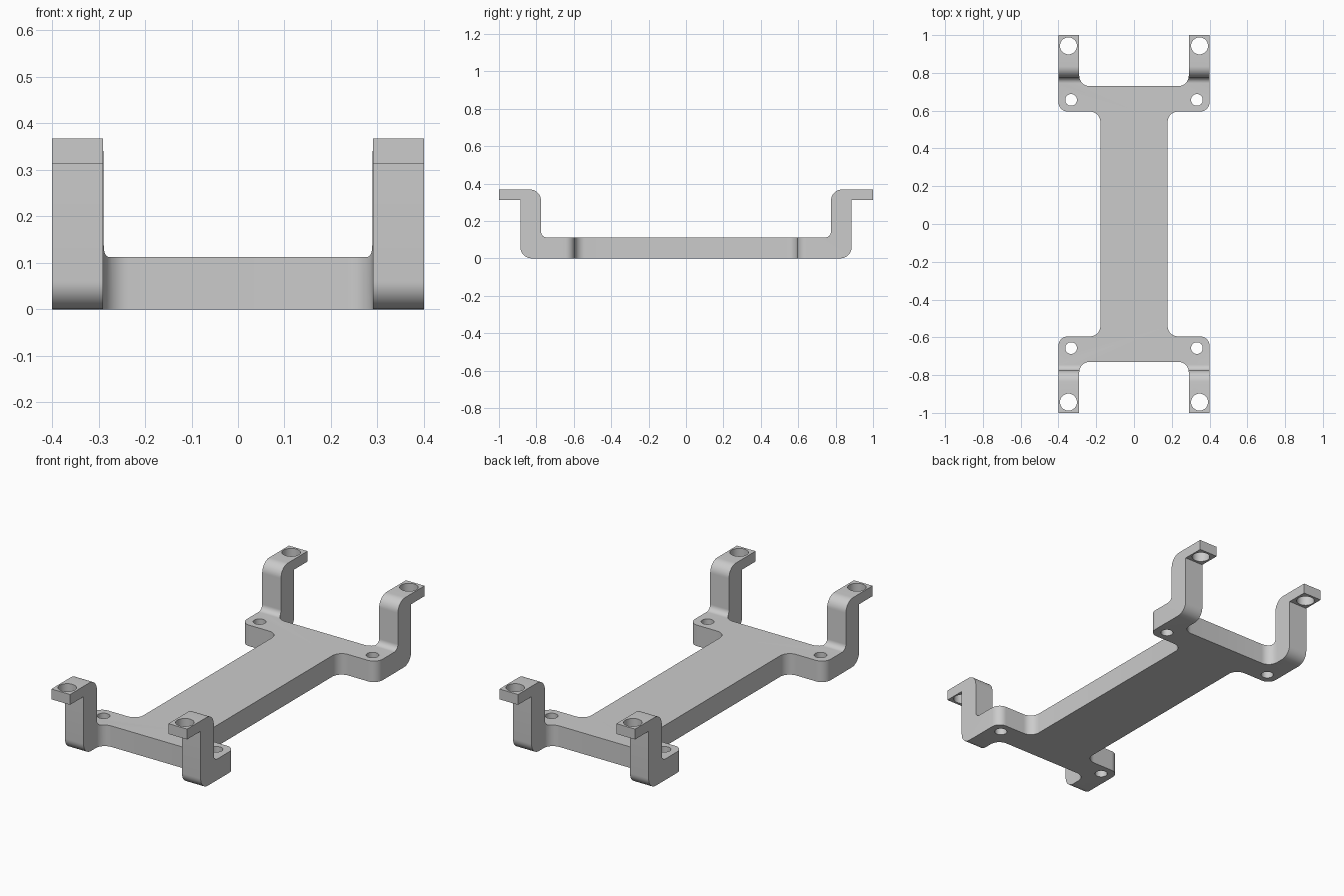
import bpy, bmesh, math
from mathutils import Vector, Matrix

cube = bpy.data.objects.get("Cube")
if cube:
    bpy.data.objects.remove(cube, do_unlink=True)

gray = bpy.data.materials.new("plain gray")
gray.use_nodes = True
gray.diffuse_color = (0.6, 0.6, 0.6, 1)
gray.node_tree.nodes["Principled BSDF"].inputs["Base Color"].default_value = gray.diffuse_color


def rounded(corners, steps=10):
    """Outline from (u, v, radius) corners, each replaced by a tangent arc."""
    out = []
    for i, (u, v, r) in enumerate(corners):
        p = Vector((u, v))
        if r == 0:
            out.append(p)
            continue
        a = (Vector(corners[i - 1][:2]) - p).normalized()
        b = (Vector(corners[(i + 1) % len(corners)][:2]) - p).normalized()
        for k in range(steps + 1):
            t = math.pi / 2 * k / steps
            out.append(p + r * (a * (1 - math.sin(t)) + b * (1 - math.cos(t))))
    return out


def prism(name, points, place, depth):
    """Extrude an outline; place maps (u, v) to the starting plane."""
    bm = bmesh.new()
    face = bm.faces.new([bm.verts.new(place(p)) for p in points])
    ext = bmesh.ops.extrude_face_region(bm, geom=[face])["geom"]
    bmesh.ops.translate(bm, vec=depth, verts=[e for e in ext if isinstance(e, bmesh.types.BMVert)])
    return finish(name, bm)


def finish(name, bm):
    bmesh.ops.recalc_face_normals(bm, faces=bm.faces[:])
    mesh = bpy.data.meshes.new(name)
    bm.to_mesh(mesh)
    bm.free()
    mesh.materials.append(gray)
    obj = bpy.data.objects.new(name, mesh)
    bpy.context.collection.objects.link(obj)
    return obj


def carve(obj, tool, operation):
    mod = obj.modifiers.new(operation, "BOOLEAN")
    mod.object, mod.operation, mod.solver = tool, operation, "EXACT"
    bpy.ops.object.modifier_apply(modifier=mod.name)
    bpy.data.objects.remove(tool, do_unlink=True)


# Side profile: base plate, uprights and outward tabs
half = [(0.775, 0.112, 0.03), (0.775, 0.368, 0.06), (1, 0.368, 0),
        (1, 0.313, 0), (0.886, 0.313, 0), (0.886, 0, 0.06)]
profile = half + [(-y, z, r) for y, z, r in reversed(half)]
bracket = prism("mounting_bracket", rounded(profile), lambda p: (-0.5, p.x, p.y), (1, 0, 0))

# Plan outline: narrow waist, wide ends and four arms
quarter = [(0.178, 0.595, 0.055), (0.4, 0.595, 0.05), (0.4, 1.1, 0),
           (0.29, 1.1, 0), (0.29, 0.73, 0.055)]
side = quarter + [(-x, y, r) for x, y, r in reversed(quarter)]
plan = side + [(-x, -y, r) for x, y, r in side]
outline = prism("plan_cutter", rounded(plan), lambda p: (p.x, p.y, -0.2), (0, 0, 0.8))

# Screw holes in the tabs and in the plate corners
bm = bmesh.new()
for sx in (-1, 1):
    for sy in (-1, 1):
        for x, y, z, r in ((0.347, 0.943, 0.35, 0.045), (0.333, 0.657, 0.05, 0.031)):
            bmesh.ops.create_cone(bm, cap_ends=True, segments=32, radius1=r, radius2=r, depth=0.24,
                                  matrix=Matrix.Translation((sx * x, sy * y, z)))
holes = finish("hole_cutter", bm)

bpy.ops.object.select_all(action="DESELECT")
bpy.context.view_layer.objects.active = bracket
bracket.select_set(True)
carve(bracket, outline, "INTERSECT")
carve(bracket, holes, "DIFFERENCE")
bpy.ops.object.shade_smooth_by_angle(angle=math.radians(30))
